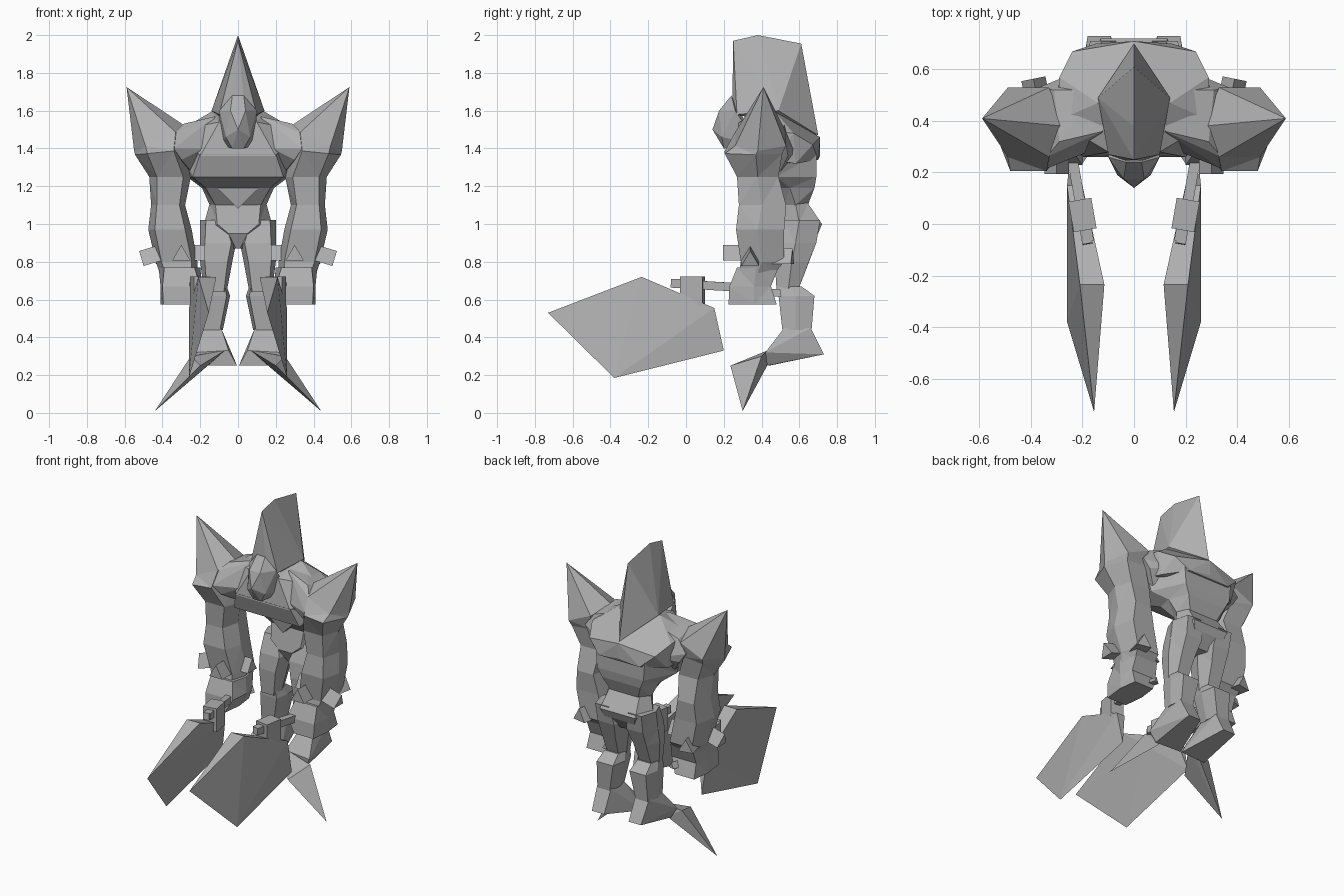
import bpy, bmesh, math
from mathutils import Vector, Matrix

grey = bpy.data.materials.new("stone grey")
grey.diffuse_color = (0.43, 0.43, 0.43, 1)


def finish(name, bm, mirror=False):
    """Turn a bmesh into a flat shaded object, optionally mirrored in x."""
    bmesh.ops.recalc_face_normals(bm, faces=bm.faces)
    me = bpy.data.meshes.new(name)
    bm.to_mesh(me)
    bm.free()
    me.materials.append(grey)
    ob = bpy.data.objects.new(name, me)
    bpy.context.collection.objects.link(ob)
    if mirror:
        ob.modifiers.new("mirror", 'MIRROR').use_mirror_merge = False
    return ob


def hexring(z, cx, wf, ws, wb, yf, ym, yb, slope=0.0):
    """Six sided ring: front pair, side points, back pair."""
    pts = [(-wf, yf), (wf, yf), (ws, ym), (wb, yb), (-wb, yb), (-ws, ym)]
    return [(cx + x, y, z + slope * x) for x, y in pts]


def loft(name, rings, tip=None, mirror=False):
    bm = bmesh.new()
    loops = [[bm.verts.new(p) for p in r] for r in rings]
    for a, b in zip(loops, loops[1:]):
        for i in range(len(a)):
            j = (i + 1) % len(a)
            bm.faces.new((a[i], a[j], b[j], b[i]))
    bm.faces.new(loops[-1])
    if tip:
        t = bm.verts.new(tip)
        for i in range(len(loops[0])):
            bm.faces.new((loops[0][i], loops[0][i - 1], t))
    else:
        bm.faces.new(loops[0])
    # Bent quads become triangles
    bmesh.ops.triangulate(bm, faces=bm.faces[:])
    bmesh.ops.dissolve_limit(bm, angle_limit=0.03, verts=bm.verts, edges=bm.edges)
    return finish(name, bm, mirror)


def hull(name, pts, mirror=False):
    bm = bmesh.new()
    for p in pts:
        bm.verts.new(p)
    res = bmesh.ops.convex_hull(bm, input=bm.verts)
    junk = {v for v in res["geom_interior"] if isinstance(v, bmesh.types.BMVert)}
    bmesh.ops.delete(bm, geom=list(junk), context='VERTS')
    return finish(name, bm, mirror)


def box(name, loc, size, yaw=0.0, pitch=0.0):
    bm = bmesh.new()
    m = (Matrix.Translation(loc) @ Matrix.Rotation(yaw, 4, 'Z')
         @ Matrix.Rotation(pitch, 4, 'X') @ Matrix.Diagonal((*size, 1)))
    bmesh.ops.create_cube(bm, size=1, matrix=m)
    return finish(name, bm, True)


def stud(name, loc, direction, radius, depth):
    """Triangular prism, point up, with its axis along the given direction."""
    d = Vector(direction).normalized()
    bm = bmesh.new()
    m = Matrix.Translation(loc) @ d.to_track_quat('Z', 'Y').to_matrix().to_4x4()
    bmesh.ops.create_cone(bm, cap_ends=True, segments=3, radius1=radius,
                          radius2=radius, depth=depth, matrix=m)
    return finish(name, bm, True)


def both(pts):
    return [(s * x, y, z) for x, y, z in pts for s in (-1, 1)]


# Crested head, with a ridge on the centre line, and the snout below it
hull("crested_head", [(0, .25, 1.97), (0, .38, 2.0), (0, .61, 1.955), (0, .70, 1.47)]
     + both([(.14, .49, 1.60), (.10, .27, 1.58), (.035, .245, 1.62)]))
hull("snout", [(0, .14, 1.50)] + both([(.03, .24, 1.68), (.04, .175, 1.60), (.10, .26, 1.60),
     (.065, .19, 1.46), (.03, .20, 1.40), (.09, .38, 1.42)]))

# Upper body: high at the neck, sloping down to the back
hull("upper_body", [(0, .71, 1.46), (0, .71, 1.36)] + both([
    (.14, .47, 1.595), (.10, .28, 1.54), (.29, .57, 1.48), (.30, .40, 1.50),
    (.20, .26, 1.36), (.24, .67, 1.42), (.15, .70, 1.34), (.30, .45, 1.34),
    (.27, .58, 1.32)]))

# Chest that overhangs the belly
loft("chest", [
    hexring(1.37, 0, .20, .30, .18, .26, .48, .69),
    hexring(1.25, 0, .24, .27, .17, .30, .48, .69),
    hexring(1.19, 0, .17, .19, .14, .45, .55, .68),
    hexring(1.10, 0, .12, .15, .10, .52, .58, .645)])

# Pelvis and belly wedge
loft("pelvis", [
    hexring(1.11, 0, .12, .15, .11, .52, .58, .645),
    hexring(1.00, 0, .11, .18, .13, .50, .60, .72),
    hexring(.95, 0, .05, .17, .11, .49, .60, .70),
    hexring(.87, 0, .01, .06, .04, .53, .58, .64)])
hull("belly_wedge", [(0, .47, 1.08), (0, .55, 1.08)]
     + both([(.11, .45, 1.19), (.11, .55, 1.19)]))

# Legs: thigh, then flared shin
loft("thigh", [
    hexring(1.02, .12, .05, .08, .05, .52, .60, .71),
    hexring(.90, .105, .07, .095, .06, .48, .58, .69),
    hexring(.80, .115, .06, .085, .05, .47, .56, .65),
    hexring(.64, .12, .045, .06, .04, .48, .54, .59)], mirror=True)
loft("shin", [
    hexring(.67, .12, .05, .06, .05, .49, .55, .61),
    hexring(.62, .12, .06, .078, .06, .49, .58, .68),
    hexring(.44, .14, .045, .06, .045, .51, .58, .665)], mirror=True)

# Feet with a sharp claw reaching outward and down
hull("foot", [(.09, .52, .45), (.19, .52, .45), (.09, .66, .45), (.19, .66, .45),
     (.09, .73, .31), (.18, .73, .31), (.05, .43, .33), (.23, .42, .32),
     (.005, .44, .25), (.19, .43, .25)], True)
hull("toe_claw", [(.07, .43, .33), (.25, .40, .30), (.20, .235, .25),
     (.16, .43, .25), (.44, .30, .01)], True)

# Shoulder bridge and spiked arm
hull("shoulder", [(.12, .36, 1.57), (.13, .52, 1.56), (.18, .28, 1.40), (.2, .60, 1.38),
     (.29, .32, 1.53), (.31, .52, 1.50), (.34, .215, 1.40), (.34, .26, 1.48),
     (.37, .53, 1.42), (.30, .25, 1.34), (.33, .54, 1.36),
     (.25, .35, 1.28), (.27, .5, 1.28)], True)
loft("arm", [
    hexring(1.45, .41, .08, .14, .08, .26, .38, .53, -.45),
    hexring(1.38, .41, .07, .135, .07, .205, .37, .51, -.1),
    hexring(1.25, .36, .07, .11, .07, .27, .38, .49),
    hexring(1.10, .37, .06, .09, .06, .28, .40, .53),
    hexring(.97, .36, .08, .115, .08, .265, .38, .52),
    hexring(.80, .325, .08, .11, .08, .29, .40, .52),
    hexring(.74, .315, .07, .10, .07, .28, .38, .47)],
    tip=(.59, .41, 1.725), mirror=True)
loft("fist", [
    hexring(.77, .31, .08, .11, .08, .27, .37, .49),
    hexring(.67, .30, .10, .11, .09, .23, .36, .45),
    hexring(.575, .325, .07, .085, .07, .225, .36, .48)], mirror=True)

# Triangular studs around each forearm
for side, loc, d in [("outer", (.455, .34, .82), (1, 0, -.3)),
                     ("front", (.30, .25, .835), (0, -1, 0)),
                     ("back", (.38, .51, .815), (.2, 1, 0)),
                     ("inner", (.23, .40, .835), (-1, 0, 0))]:
    stud(side + "_stud", loc, d, .055, .11)
stud("fist_rivet", (.25, .47, .63), (-.3, 1, 0), .025, .06)

# Weapon grip: rod, clamp block and bolt
yaw = math.radians(-10)
box("grip_rod", (.212, .10, .675), (.04, .36, .045), yaw, -.06)
box("clamp_block", (.20, .035, .645), (.09, .12, .155), yaw)
box("rod_cap", (.183, -.04, .685), (.045, .055, .045), yaw)

# Blade: flat top edge, sides closing to a sharp lower edge
hull("blade", [(.155, -.73, .53), (.115, -.235, .72), (.21, -.235, .72),
     (.26, -.38, .185), (.255, .20, .33), (.20, .15, .555), (.26, .15, .555),
     (.155, -.08, .585), (.235, -.08, .585)], True)
